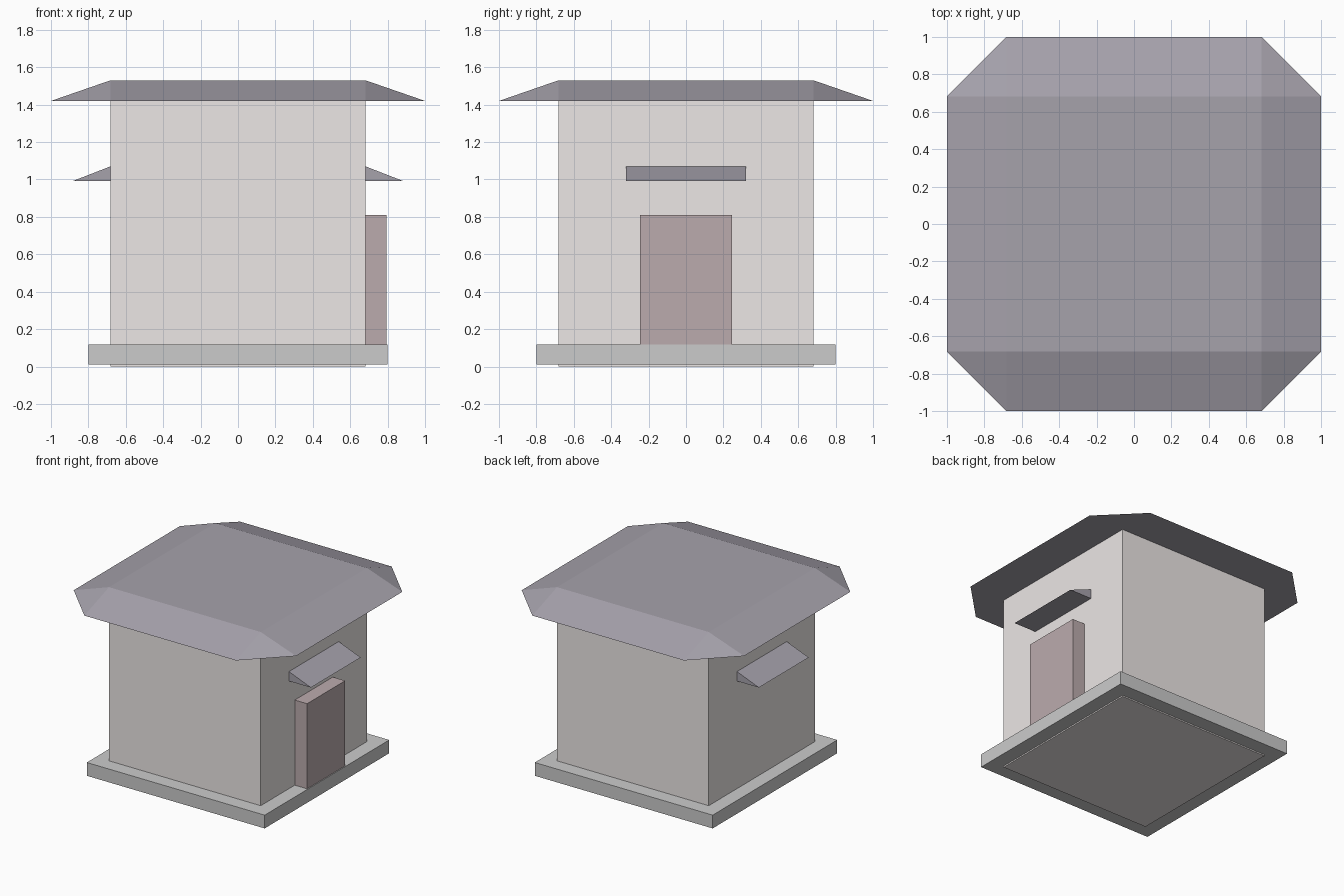
import bpy, bmesh

if "Cube" in bpy.data.objects:
    bpy.data.objects.remove(bpy.data.objects["Cube"])

def material(name, rgb):
    m = bpy.data.materials.new(name)
    m.diffuse_color = (*rgb, 1)
    m.use_nodes = True
    m.node_tree.nodes["Principled BSDF"].inputs["Base Color"].default_value = m.diffuse_color
    return m

wall_mat = material("plaster", (0.84, 0.80, 0.79))
roof_mat = material("slate", (0.38, 0.36, 0.41))
door_mat = material("wood", (0.50, 0.41, 0.42))
stone_mat = material("stone", (0.69, 0.69, 0.69))

def hull(name, points, mat):
    """Flat-faced solid spanned by the given corner points."""
    bm = bmesh.new()
    for p in points:
        bm.verts.new(p)
    bmesh.ops.convex_hull(bm, input=bm.verts)
    bmesh.ops.dissolve_limit(bm, angle_limit=0.01, verts=bm.verts, edges=bm.edges)
    bmesh.ops.recalc_face_normals(bm, faces=bm.faces)
    mesh = bpy.data.meshes.new(name)
    bm.to_mesh(mesh)
    bm.free()
    mesh.materials.append(mat)
    ob = bpy.data.objects.new(name, mesh)
    bpy.context.collection.objects.link(ob)
    return ob

def box(name, x, y, z, mat):
    return hull(name, [(a, b, c) for a in x for b in y for c in z], mat)

W = 0.682            # half width of the walls
S = (-1, 1)

# Foundation slab and walls
box("foundation", (-0.8, 0.8), (-0.8, 0.8), (0.01, 0.118), stone_mat)
box("walls", (-W, W), (-W, W), (0, 1.42), wall_mat)

# Hipped roof with clipped corners: square top, octagonal eaves
top = [(a * W, b * W, 1.53) for a in S for b in S]
eaves = [p for a in S for b in S for p in ((a, b * W, 1.42), (a * W, b, 1.42))]
hull("roof", top + eaves, roof_mat)

# Door on the right side
box("door", (W, 0.793), (-0.245, 0.245), (0.118, 0.81), door_mat)

# Wedge awnings on both sides
for side, s in (("right", 1), ("left", -1)):
    profile = [(s * W, 0.993), (s * 0.88, 0.993), (s * W, 1.07)]
    hull(side + "_awning", [(x, y, z) for y in (-0.32, 0.32) for x, z in profile], roof_mat)
